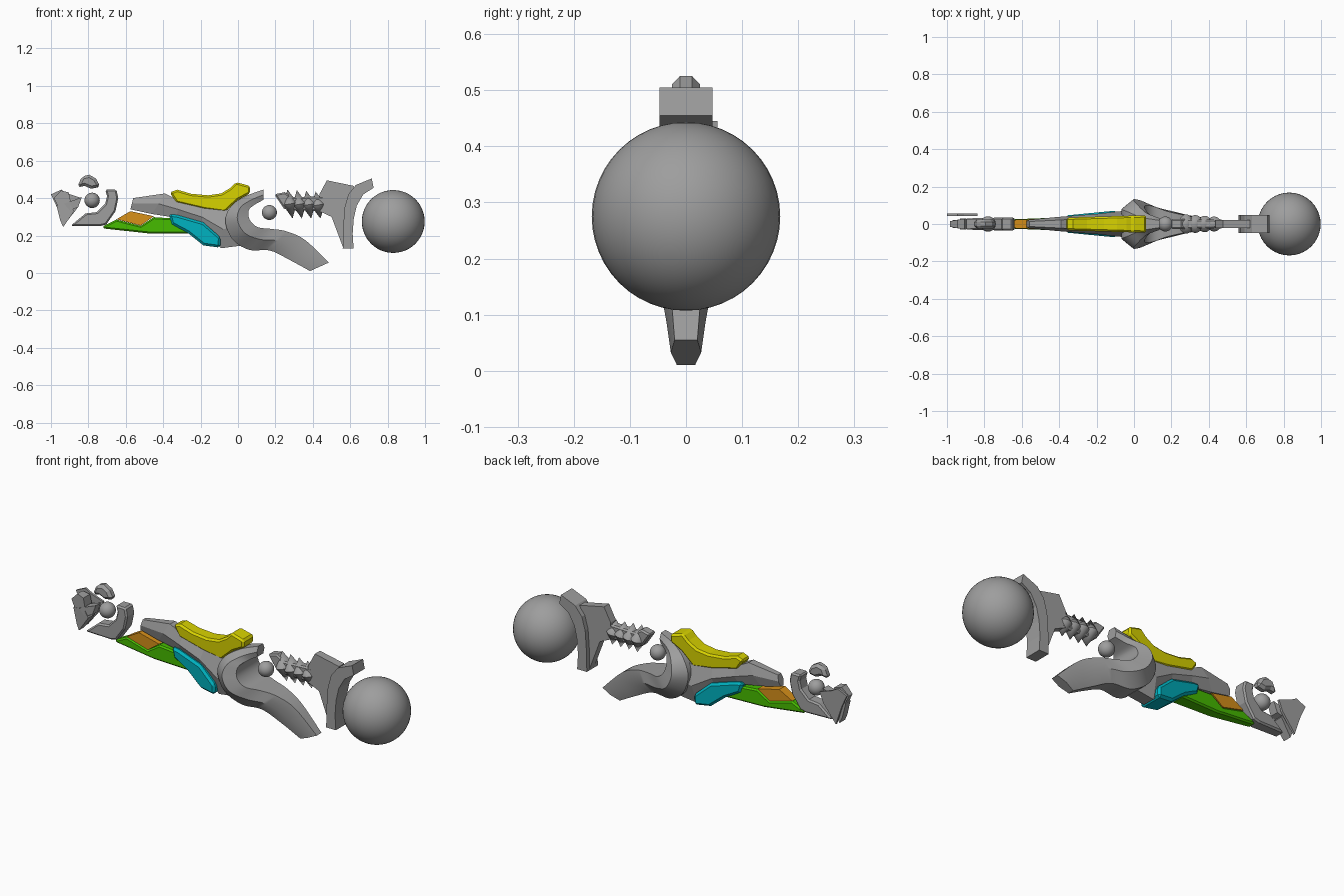
import bpy
import bmesh
from math import radians
from mathutils import Vector, Matrix

cube = bpy.data.objects.get("Cube")
if cube:
    bpy.data.objects.remove(cube)


def material(name, rgb):
    m = bpy.data.materials.new(name)
    m.use_nodes = True
    m.diffuse_color = (*rgb, 1)
    m.node_tree.nodes["Principled BSDF"].inputs["Base Color"].default_value = (*rgb, 1)
    return m


grey = material("metal grey", (0.34, 0.34, 0.34))
yellow = material("yellow", (0.68, 0.64, 0.0))
green = material("green", (0.06, 0.5, 0.0))
cyan = material("cyan", (0.0, 0.44, 0.52))
orange = material("orange", (0.68, 0.28, 0.01))


def finish(name, bm, mat, smooth=None, bevel=0):
    bmesh.ops.recalc_face_normals(bm, faces=bm.faces)
    me = bpy.data.meshes.new(name)
    bm.to_mesh(me)
    bm.free()
    me.materials.append(mat)
    ob = bpy.data.objects.new(name, me)
    bpy.context.collection.objects.link(ob)
    if bevel:
        mod = ob.modifiers.new("chamfer", 'BEVEL')
        mod.width = bevel
        mod.segments = 1
        mod.limit_method = 'ANGLE'
        mod.angle_limit = radians(50)
    if smooth:
        bpy.ops.object.select_all(action='DESELECT')
        ob.select_set(True)
        bpy.context.view_layer.objects.active = ob
        bpy.ops.object.shade_smooth_by_angle(angle=radians(smooth))
    return ob


def prism(name, outline, widths, mat, y=0, bevel=0):
    """Side outline (x, z) extruded in y; half width runs from left end to right end."""
    xs = [p[0] for p in outline]
    lo, span = min(xs), max(xs) - min(xs)
    bm = bmesh.new()
    sides = []
    for s in (-1, 1):
        sides.append([bm.verts.new((x, y + s * (widths[0] + (widths[1] - widths[0]) * (x - lo) / span), z))
                      for x, z in outline])
    n = len(outline)
    bm.faces.new(sides[0])
    bm.faces.new(sides[1])
    for i in range(n):
        j = (i + 1) % n
        bm.faces.new((sides[0][i], sides[0][j], sides[1][j], sides[1][i]))
    return finish(name, bm, mat, bevel=bevel)


def resample(rows, steps):
    """Catmull-Rom pass through the stations."""
    out = []
    pts = [Vector(r) for r in rows]
    for i in range(len(pts) - 1):
        a, b, c, d = pts[max(i - 1, 0)], pts[i], pts[i + 1], pts[min(i + 2, len(pts) - 1)]
        for k in range(steps):
            t = k / steps
            out.append(0.5 * (2 * b + (c - a) * t + (2 * a - 5 * b + 4 * c - d) * t * t
                              + (3 * b - a - 3 * c + d) * t ** 3))
    return out + [pts[-1]]


def loft(name, rows, mat, edge, mid, steps=1, smooth=None):
    """Rows: outer x, outer z, inner x, inner z, half width; ridged cross-section."""
    bm = bmesh.new()
    rings = []
    for ox, oz, ix, iz, w in resample(rows, steps):
        half = [(0, edge[0]), (mid, 1), (1, edge[1])]
        section = [(t, -f) for t, f in half] + [(t, f) for t, f in reversed(half)]
        rings.append([bm.verts.new((ox + (ix - ox) * t, f * w, oz + (iz - oz) * t)) for t, f in section])
    for a, b in zip(rings, rings[1:]):
        for i in range(6):
            j = (i + 1) % 6
            bm.faces.new((a[i], a[j], b[j], b[i]))
    bm.faces.new(rings[0])
    bm.faces.new(rings[-1])
    return finish(name, bm, mat, smooth)


def ball(name, loc, size, mat, segs=(32, 16), tilt=0, smooth=40):
    bm = bmesh.new()
    bmesh.ops.create_uvsphere(bm, u_segments=segs[0], v_segments=segs[1], radius=1)
    bm.transform(Matrix.Translation(loc) @ Matrix.Rotation(radians(tilt), 4, 'Y')
                 @ Matrix.Diagonal((*size, 1)))
    return finish(name, bm, mat, smooth)


# Floating spheres
ball("rear_sphere", (0.83, 0, 0.275), (0.168,) * 3, grey, (40, 24))
ball("grip_sphere", (0.168, 0, 0.323), (0.04,) * 3, grey)
ball("muzzle_sphere", (-0.78, 0, 0.388), (0.041,) * 3, grey)

# Main body
loft("body", [
    (-0.575, 0.34, -0.56, 0.40, 0.022),
    (-0.46, 0.315, -0.39, 0.425, 0.036),
    (-0.33, 0.295, -0.31, 0.385, 0.045),
    (-0.20, 0.245, -0.18, 0.35, 0.055),
    (-0.09, 0.132, -0.07, 0.335, 0.068),
    (0.01, 0.145, 0.03, 0.36, 0.07)], grey, (0.5, 0.6), 0.5)

# Curved grip wrapping the small sphere
loft("grip", [
    (0.136, 0.445, 0.135, 0.39, 0.032),
    (0.04, 0.41, 0.09, 0.365, 0.06),
    (-0.035, 0.36, 0.058, 0.335, 0.11),
    (-0.068, 0.28, 0.062, 0.285, 0.132),
    (-0.03, 0.18, 0.105, 0.245, 0.125),
    (0.06, 0.123, 0.18, 0.235, 0.09),
    (0.17, 0.12, 0.26, 0.222, 0.066),
    (0.275, 0.07, 0.36, 0.175, 0.042),
    (0.385, 0.01, 0.485, 0.055, 0.027)], grey, (0.6, 0.75), 0.5, steps=5, smooth=35)

# Yellow saddle on top
prism("top_saddle", [
    (-0.365, 0.43), (-0.325, 0.445), (-0.25, 0.423), (-0.16, 0.415), (-0.09, 0.425),
    (-0.04, 0.455), (-0.01, 0.485), (0.065, 0.465), (0.065, 0.425), (0.0, 0.39),
    (-0.07, 0.325), (-0.18, 0.34), (-0.33, 0.375)], (0.034, 0.047), yellow, bevel=0.01)

# Coloured panels below the body
prism("lower_rail", [
    (-0.725, 0.248), (-0.65, 0.285), (-0.52, 0.252), (-0.45, 0.298), (-0.33, 0.29),
    (-0.26, 0.21), (-0.485, 0.212), (-0.715, 0.237)], (0.022, 0.04), green, bevel=0.008)
prism("rail_insert", [(-0.65, 0.287), (-0.575, 0.33), (-0.45, 0.303), (-0.52, 0.253)],
      (0.022, 0.03), orange)
prism("side_panel", [
    (-0.37, 0.315), (-0.325, 0.31), (-0.185, 0.27), (-0.093, 0.19), (-0.095, 0.135),
    (-0.185, 0.147), (-0.27, 0.215), (-0.355, 0.26)], (0.045, 0.072), cyan, bevel=0.012)

# Muzzle: open ring, cap and broken shards
prism("muzzle_ring", [
    (-0.71, 0.445), (-0.65, 0.445), (-0.64, 0.40), (-0.655, 0.33), (-0.705, 0.258),
    (-0.74, 0.25), (-0.895, 0.252), (-0.815, 0.318), (-0.755, 0.325), (-0.71, 0.37),
    (-0.70, 0.41)], (0.03, 0.036), grey, bevel=0.008)
prism("muzzle_cap", [
    (-0.86, 0.457), (-0.835, 0.515), (-0.795, 0.525), (-0.76, 0.505), (-0.735, 0.46),
    (-0.785, 0.45), (-0.82, 0.465)], (0.025, 0.025), grey, bevel=0.014)
prism("upper_shard", [(-0.985, 0.40), (-0.945, 0.44), (-0.905, 0.43), (-0.895, 0.385), (-0.955, 0.34)],
      (0.015, 0.03), grey)
prism("inner_shard", [(-0.93, 0.37), (-0.835, 0.405), (-0.855, 0.35), (-0.90, 0.335)],
      (0.03, 0.022), grey)
prism("lower_shard", [(-0.97, 0.36), (-0.90, 0.37), (-0.875, 0.33), (-0.935, 0.245), (-0.95, 0.28)],
      (0.02, 0.03), grey)
prism("shard_plate", [
    (-1.0, 0.42), (-0.945, 0.445), (-0.91, 0.425), (-0.838, 0.40), (-0.86, 0.345),
    (-0.935, 0.25), (-0.97, 0.355)], (0.006, 0.006), grey, y=0.05)

# Ribbed neck
prism("neck_core", [(0.195, 0.42), (0.25, 0.432), (0.29, 0.405), (0.46, 0.41), (0.46, 0.33),
                    (0.27, 0.335), (0.245, 0.345)], (0.028, 0.022), grey, bevel=0.008)
for i in range(4):
    ball("neck_rib", (0.278 + i * 0.05, 0, 0.369 - i * 0.002), (0.038, 0.052 - i * 0.004, 0.079 - i * 0.002),
         grey, (24, 2), tilt=-10, smooth=30)

# Rear bracket: thin web and wide curved cradle
prism("bracket_web", [
    (0.435, 0.42), (0.475, 0.495), (0.62, 0.465), (0.59, 0.38), (0.58, 0.14), (0.56, 0.14),
    (0.50, 0.30), (0.435, 0.33)], (0.022, 0.022), grey)
prism("bracket_cradle", [
    (0.715, 0.505), (0.725, 0.455), (0.67, 0.42), (0.635, 0.36), (0.619, 0.29), (0.613, 0.21),
    (0.618, 0.13), (0.56, 0.13), (0.563, 0.25), (0.57, 0.35), (0.59, 0.42), (0.63, 0.47)],
      (0.047, 0.047), grey)
